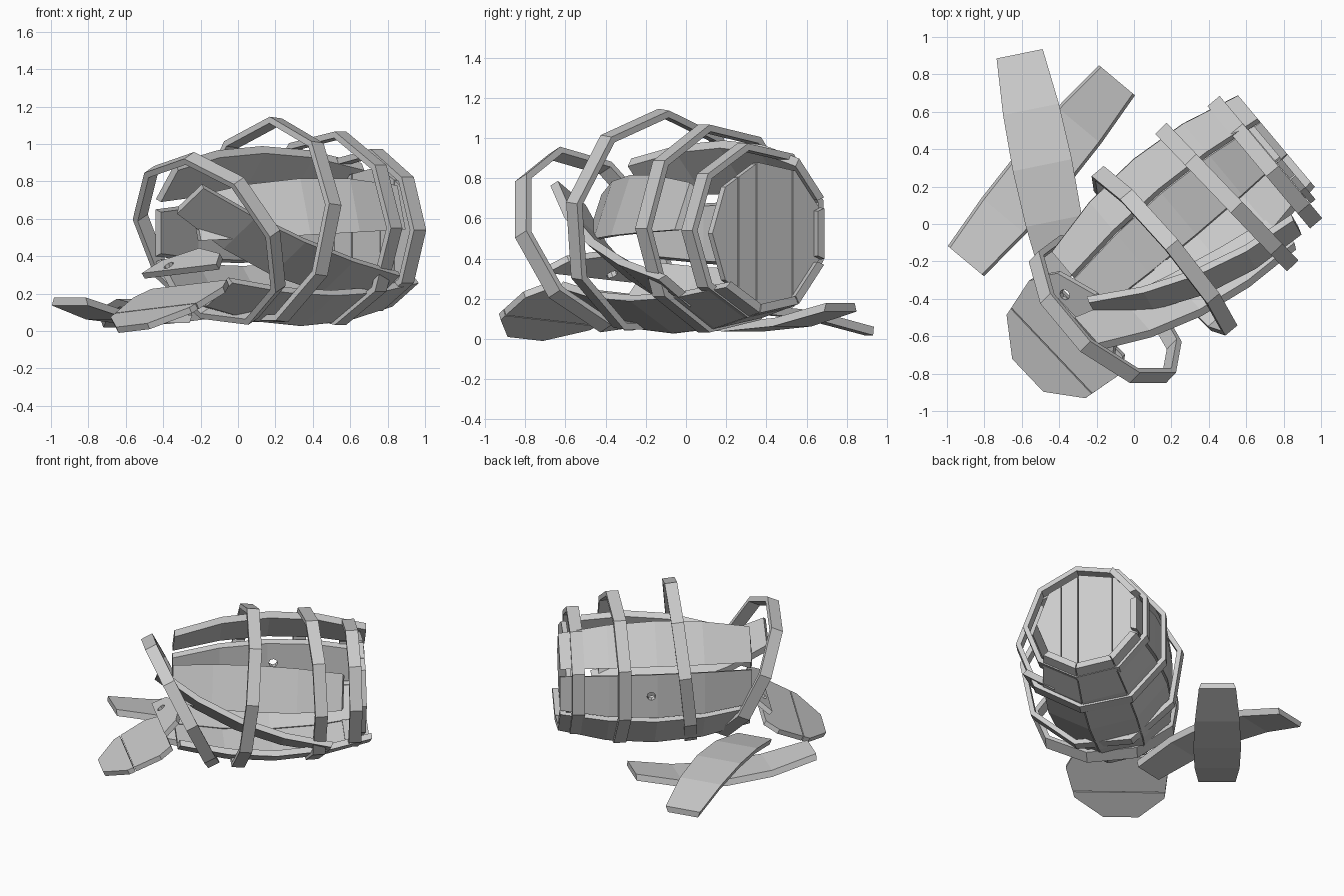
import bpy, bmesh, math
from mathutils import Vector, Matrix

cube = bpy.data.objects.get("Cube")
if cube:
    bpy.data.objects.remove(cube, do_unlink=True)

wood = bpy.data.materials.new("plain_grey")
wood.use_nodes = True
GREY = (0.6, 0.6, 0.6, 1)
wood.diffuse_color = GREY
wood.node_tree.nodes["Principled BSDF"].inputs["Base Color"].default_value = GREY

SIDES = 9
STEP = 2 * math.pi / SIDES
MID_R, END_R, HALF = 0.48, 0.375, 0.65
THICK = 0.045
UP = Vector((0, 0, 1))
AXIS = Vector((math.cos(math.radians(40)), math.sin(math.radians(40)), 0))
SIDE = UP.cross(AXIS)
CENTRE = Vector((0.285, 0.0, 0.5))


def frame(loc, x_dir, z_dir):
    """Matrix with local x along x_dir and local z close to z_dir."""
    x = Vector(x_dir).normalized()
    z = Vector(z_dir)
    z = (z - x * z.dot(x)).normalized()
    y = z.cross(x)
    m = Matrix((x, y, z)).transposed().to_4x4()
    m.translation = Vector(loc)
    return m


def finish(name, bm, matrix):
    bmesh.ops.recalc_face_normals(bm, faces=bm.faces)
    mesh = bpy.data.meshes.new(name)
    bm.to_mesh(mesh)
    bm.free()
    mesh.materials.append(wood)
    obj = bpy.data.objects.new(name, mesh)
    obj.matrix_world = matrix
    bpy.context.collection.objects.link(obj)
    return obj


def skin(bm, rings, closed):
    """Join successive four-point rings; cap the ends or close the loop."""
    pairs = list(zip(rings, rings[1:]))
    if closed:
        pairs.append((rings[-1], rings[0]))
    for a, b in pairs:
        for i in range(4):
            j = (i + 1) % 4
            bm.faces.new((a[i], a[j], b[j], b[i]))
    if not closed:
        bm.faces.new(rings[0])
        bm.faces.new(rings[-1])


def stave(name, loc, x_dir, out_dir, half=HALF):
    """Bowed board, its origin at the middle of its outer face."""
    bm = bmesh.new()
    rings = []
    for i in range(5):
        t = i / 2 - 1
        r = MID_R - (MID_R - END_R) * t * t
        ring = []
        for rad, sgn in ((r, -1), (r, 1), (r - THICK, 1), (r - THICK, -1)):
            a = sgn * STEP * 0.49
            ring.append(bm.verts.new((half * t, rad * math.sin(a),
                                      rad * math.cos(a) - MID_R)))
        rings.append(ring)
    skin(bm, rings, False)
    return finish(name, bm, frame(loc, x_dir, out_dir))


def hoop(name, loc, axis, ref, radius, width=0.085, thick=0.035):
    """Flat-sided band round an axis, with one corner towards ref."""
    bm = bmesh.new()
    rings = []
    for i in range(SIDES):
        a = i * STEP
        ring = []
        for r, x in ((radius, -width), (radius, width),
                     (radius - thick, width), (radius - thick, -width)):
            ring.append(bm.verts.new((x / 2, r * math.sin(a), r * math.cos(a))))
        rings.append(ring)
    skin(bm, rings, True)
    return finish(name, bm, frame(loc, axis, ref))


def plank(name, matrix, radius, phase, low, high):
    """Slice of a many-sided lid, between two seams on local x."""
    bm = bmesh.new()
    bm.faces.new([bm.verts.new((radius * math.cos(i * STEP + phase),
                                radius * math.sin(i * STEP + phase), 0))
                  for i in range(SIDES)])
    for cut, sign in ((low, -1), (high, 1)):
        bmesh.ops.bisect_plane(bm, geom=bm.verts[:] + bm.edges[:] + bm.faces[:],
                               plane_co=(cut - sign * 0.003, 0, 0),
                               plane_no=(sign, 0, 0), clear_outer=True)
    solid = bmesh.ops.extrude_face_region(bm, geom=bm.faces[:])
    moved = [v for v in solid["geom"] if isinstance(v, bmesh.types.BMVert)]
    bmesh.ops.translate(bm, verts=moved, vec=(0, 0, -0.035))
    return finish(name, bm, matrix)


def knot_hole(target, loc, direction):
    """Round hole through a board."""
    bm = bmesh.new()
    bmesh.ops.create_cone(bm, cap_ends=True, segments=8, radius1=0.03,
                          radius2=0.03, depth=0.25)
    across = Vector(direction).orthogonal()
    cutter = finish("knot_cutter", bm, frame(loc, across, direction))
    cutter.hide_render = True
    cutter.hide_set(True)
    mod = target.modifiers.new("knot_hole", "BOOLEAN")
    mod.operation = "DIFFERENCE"
    mod.object = cutter


# Staves still in place, the upper ones sprung upwards a little
for name, deg, lift in (("side_stave", 0, 0.025), ("upper_stave", 40, 0.075),
                        ("bottom_near_stave", 240, 0), ("bottom_stave", 280, 0),
                        ("bottom_far_stave", 320, 0)):
    a = math.radians(deg)
    out = SIDE * math.cos(a) + UP * math.sin(a)
    middle = CENTRE + out * MID_R + UP * lift
    board = stave(name, middle, AXIS, out)
    if deg == 0:
        knot_hole(board, middle + AXIS * 0.04 - out * 0.02, out)

# Staves that slipped or fell out
stave("slipped_stave", (0.37, -0.35, 0.675), (0.92, 0.37, 0.05), (0.28, -0.9, 0.34), 0.59)
stave("sagging_stave", (0.27, -0.41, 0.365), (0.83, 0.425, -0.37), (0.08, -0.6, -0.78), 0.635)
stave("ground_stave_upper", (-0.49, 0.315, 0.2), (-0.2, 0.98, -0.02), UP, 0.61)
stave("ground_stave_lower", (-0.495, 0.285, 0.01), (0.81, 0.97, 0), -UP, 0.63)

# Hoops round the barrel, and one loose at the open end
hoop("end_hoop", CENTRE + AXIS * 0.53 + UP * 0.04, AXIS, -SIDE, 0.44)
hoop("rear_hoop", (0.485, 0.155, 0.55), (0.72, 0.69, 0), -SIDE, 0.525)
hoop("middle_hoop", (0.155, -0.15, 0.58), AXIS - UP * 0.11, UP, 0.565)
hoop("loose_hoop", (-0.15, -0.465, 0.49), (0.63, 0.65, 0.43), (0.165, -0.37, 0.33), 0.5)

# Lid in the closed end
END_SEAMS = (-0.5, -0.19, -0.075, 0.16, 0.5)
lid_frame = frame(CENTRE + AXIS * 0.61 + SIDE * 0.02 + UP * 0.025, SIDE, AXIS)
for i in range(4):
    plank(f"end_lid_plank_{i + 1}", lid_frame, 0.36, STEP / 2,
          END_SEAMS[i], END_SEAMS[i + 1])

# Broken lid leaning on the ground, its last plank lifted
FALLEN_SEAMS = (-0.5, -0.13, 0.16, 0.5)
tilt = Vector((-0.42, -0.3, 0.85))
across = Vector((0.7, 0.72, 0.5))
ground = frame((-0.36, -0.595, 0.18), across, tilt)
for i in range(3):
    place = ground
    if i == 2:
        place = ground @ Matrix.Translation((0, 0.03, 0.07)) @ Matrix.Rotation(-0.15, 4, "Y")
    board = plank(f"broken_lid_plank_{i + 1}", place, 0.355, 0,
                  FALLEN_SEAMS[i], FALLEN_SEAMS[i + 1])
    if i == 2:
        knot_hole(board, place @ Vector((0.21, 0.12, -0.02)), tilt)
